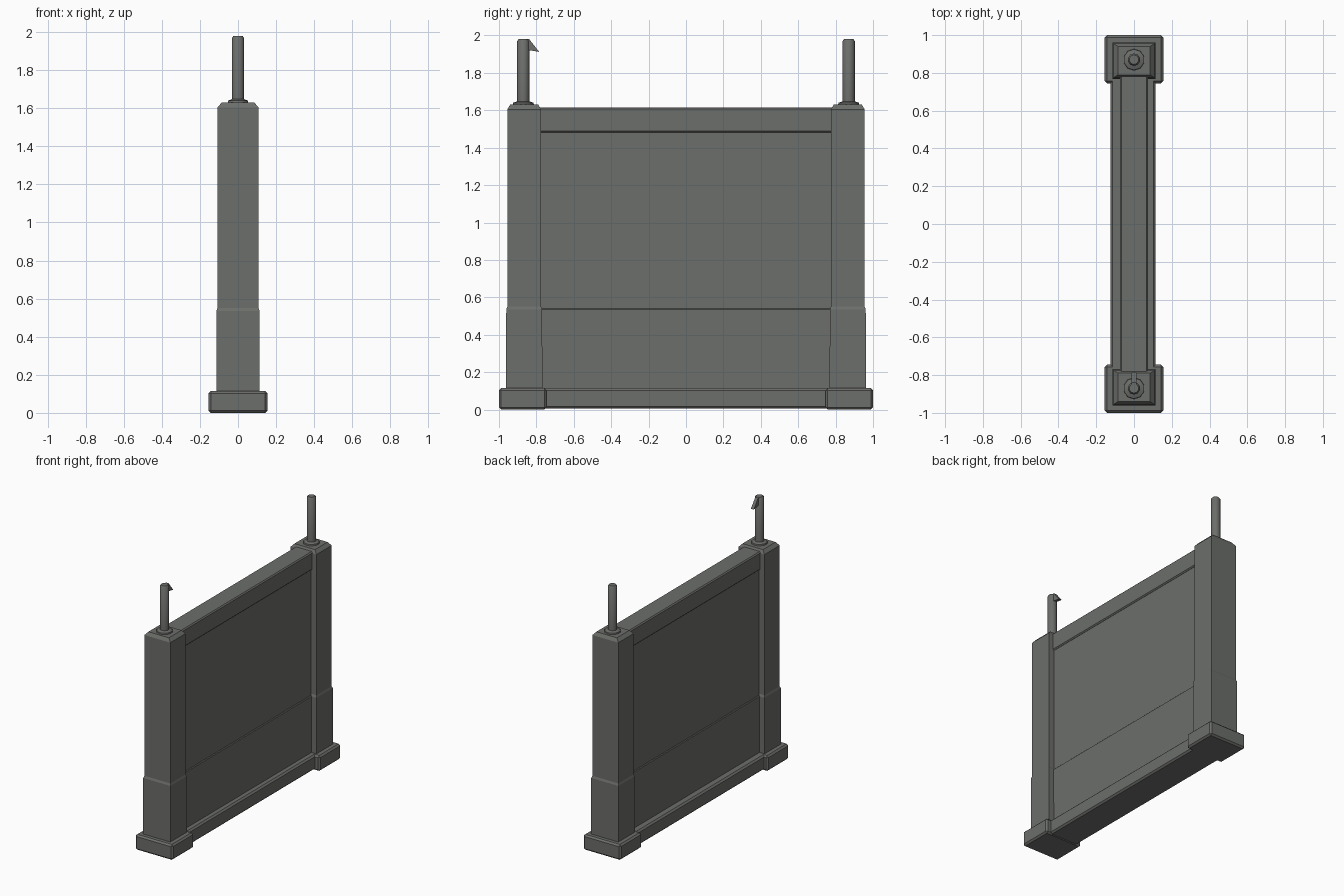
import bpy, bmesh

if "Cube" in bpy.data.objects:
    bpy.data.objects.remove(bpy.data.objects["Cube"])

stone = bpy.data.materials.new("dark_grey_stone")
stone.diffuse_color = (0.15, 0.156, 0.145, 1)
stone.use_nodes = True
stone.node_tree.nodes["Principled BSDF"].inputs["Base Color"].default_value = stone.diffuse_color


def finish(name, bm):
    bmesh.ops.recalc_face_normals(bm, faces=bm.faces)
    me = bpy.data.meshes.new(name)
    bm.to_mesh(me)
    bm.free()
    ob = bpy.data.objects.new(name, me)
    me.materials.append(stone)
    bpy.context.collection.objects.link(ob)
    return ob


def box(name, x, y, z, bevel=0.0):
    bm = bmesh.new()
    bmesh.ops.create_cube(bm, size=1)
    for v in bm.verts:
        v.co = [(r[0] + r[1]) / 2 + c * (r[1] - r[0]) for c, r in zip(v.co, (x, y, z))]
    ob = finish(name, bm)
    if bevel:
        m = ob.modifiers.new("worn_edges", 'BEVEL')
        m.width, m.segments = bevel, 1
    return ob


def stack(name, levels, cy, sides=4):
    """Vertical solid from (half x, half y, z) rings; square or round."""
    import math
    bm = bmesh.new()
    rings = []
    for hx, hy, z in levels:
        pts = []
        for i in range(sides):
            a = 2 * math.pi * (i + 0.5) / sides
            k = math.sqrt(2) if sides == 4 else 1
            pts.append(bm.verts.new((hx * k * math.cos(a), cy + hy * k * math.sin(a), z)))
        rings.append(pts)
    for a, b in zip(rings, rings[1:]):
        for i in range(sides):
            j = (i + 1) % sides
            bm.faces.new((a[i], a[j], b[j], b[i]))
    bm.faces.new(rings[0])
    bm.faces.new(rings[-1])
    return finish(name, bm)


# wall between the posts
box("wall_panel", (-0.064, 0.064), (-0.79, 0.79), (0.05, 1.55))
box("wall_lower_panel", (-0.072, 0.072), (-0.79, 0.79), (0.05, 0.54), 0.005)
box("wall_top_rail", (-0.073, 0.073), (-0.79, 0.79), (1.48, 1.615), 0.008)
box("base_rail", (-0.125, 0.115), (-0.78, 0.78), (0.005, 0.115), 0.012)

for s, end in ((-1, "front"), (1, "back")):
    # stepped post on a plinth
    box(end + "_plinth", (-0.155, 0.155), sorted((s * 0.745, s * 1.0)), (0, 0.115), 0.012)
    stack(end + "_post", [(0.113, 0.097, 0.08), (0.113, 0.096, 0.535), (0.108, 0.09, 0.55),
                          (0.108, 0.09, 1.605), (0.085, 0.075, 1.63)], s * 0.865)
    # metal-like pole with a small foot collar
    pole = stack(end + "_pole", [(0.058, 0.058, 1.62), (0.055, 0.055, 1.64), (0.033, 0.033, 1.648),
                                 (0.033, 0.033, 1.97), (0.025, 0.025, 1.98)], s * 0.87, 10)
    bpy.context.view_layer.objects.active = pole
    pole.select_set(True)
    bpy.ops.object.shade_smooth_by_angle(angle=0.7)
    pole.select_set(False)

# small hook at the tip of the front pole
bm = bmesh.new()
lo, hi = [[bm.verts.new((x, y, z)) for y, z in
           ((-0.86, 1.98), (-0.838, 1.98), (-0.785, 1.912), (-0.86, 1.925))] for x in (-0.012, 0.012)]
for i in range(4):
    j = (i + 1) % 4
    bm.faces.new((lo[i], lo[j], hi[j], hi[i]))
bm.faces.new(lo)
bm.faces.new(hi)
finish("pole_hook", bm)
